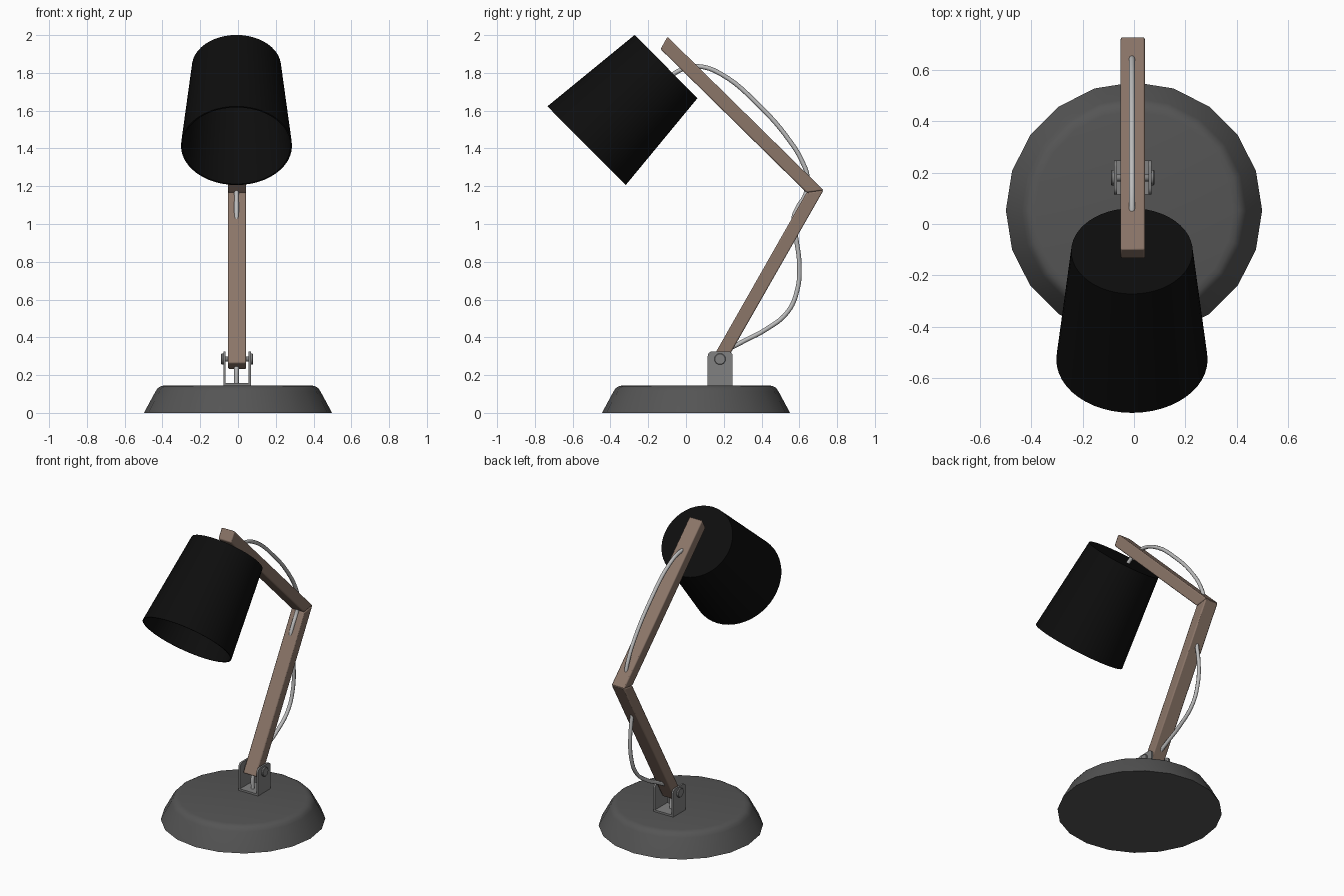
import bpy, bmesh, math
from mathutils import Vector

if "Cube" in bpy.data.objects:
    bpy.data.objects.remove(bpy.data.objects["Cube"])

CX = -0.005  # centre line of the arms


def material(name, rgb):
    m = bpy.data.materials.new(name)
    m.diffuse_color = (*rgb, 1)
    m.use_nodes = True
    m.node_tree.nodes["Principled BSDF"].inputs["Base Color"].default_value = m.diffuse_color
    return m


WOOD = material("wood", (0.26, 0.18, 0.14))
BLACK = material("black_fabric", (0.004, 0.004, 0.004))
DARK = material("dark_grey", (0.09, 0.09, 0.09))
STEEL = material("steel", (0.22, 0.22, 0.22))
CORD = material("cord_grey", (0.5, 0.5, 0.5))


def finish(bm, name, mat, angle=35):
    bmesh.ops.recalc_face_normals(bm, faces=bm.faces)
    me = bpy.data.meshes.new(name)
    bm.to_mesh(me)
    bm.free()
    for p in me.polygons:
        p.use_smooth = True
    me.set_sharp_from_angle(angle=math.radians(angle))
    me.materials.append(mat)
    ob = bpy.data.objects.new(name, me)
    bpy.context.collection.objects.link(ob)
    return ob


def lathe(name, profile, sides, mat, origin, axis=(0, 0, 1)):
    """Revolve (radius, height) points around an axis."""
    bm = bmesh.new()
    vs = [bm.verts.new((r, 0, h)) for r, h in profile]
    es = [bm.edges.new(pair) for pair in zip(vs, vs[1:])]
    bmesh.ops.spin(bm, geom=vs + es, cent=(0, 0, 0), axis=(0, 0, 1),
                   angle=math.tau, steps=sides)
    bmesh.ops.remove_doubles(bm, verts=bm.verts, dist=1e-5)
    ob = finish(bm, name, mat)
    ob.location = origin
    if axis != (0, 0, 1):
        ob.rotation_mode = 'QUATERNION'
        ob.rotation_quaternion = Vector(axis).to_track_quat('Z', 'Y')
    return ob


def prism(name, yz, x0, x1, mat, bevel=0.0):
    """Extrude a side-view outline across x."""
    bm = bmesh.new()
    face = bm.faces.new([bm.verts.new((x0, y, z)) for y, z in yz])
    ext = bmesh.ops.extrude_face_region(bm, geom=[face])["geom"]
    bmesh.ops.translate(bm, vec=(x1 - x0, 0, 0),
                        verts=[g for g in ext if isinstance(g, bmesh.types.BMVert)])
    ob = finish(bm, name, mat)
    if bevel:
        mod = ob.modifiers.new("bevel", 'BEVEL')
        mod.width = bevel
        mod.segments = 2
    return ob


# Weighted base, twenty sides with a rounded shoulder
lathe("base", [(0, 0), (0.498, 0), (0.436, 0.115), (0.424, 0.132),
               (0.407, 0.142), (0.385, 0.146), (0, 0.146)],
      20, DARK, (0, 0.053, 0))

# U-shaped bracket: floor, two cheeks with rounded tops, bolts
prism("bracket_floor", [(0.115, 0.144), (0.247, 0.144), (0.247, 0.158), (0.115, 0.158)],
      CX - 0.073, CX + 0.073, STEEL)
cheek = [(0.115, 0.146), (0.247, 0.146)]
for cy, start in ((0.222, 0), (0.140, 90)):
    for k in range(5):
        a = math.radians(start + k * 22.5)
        cheek.append((cy + 0.025 * math.cos(a), 0.301 + 0.025 * math.sin(a)))
for side, s in (("left", -1), ("right", 1)):
    prism(side + "_bracket_cheek", cheek, CX + s * 0.061, CX + s * 0.073, STEEL)
    lathe(side + "_bolt", [(0, 0), (0.03, 0), (0.03, 0.009), (0.027, 0.012), (0, 0.012)],
          24, STEEL, (CX + s * 0.072, 0.18, 0.285), (s, 0, 0))
lathe("pivot_pin", [(0, -0.072), (0.014, -0.072), (0.014, 0.072), (0, 0.072)],
      16, STEEL, (CX, 0.18, 0.285), (1, 0, 0))

# Wooden arms meeting in a mitre at the elbow
inner, outer = (0.638, 1.166), (0.728, 1.179)
prism("lower_arm", [(0.126, 0.265), (0.187, 0.23), outer, inner],
      CX - 0.048, CX + 0.048, WOOD, 0.007)
prism("upper_arm", [inner, outer, (-0.098, 1.991), (-0.135, 1.926)],
      CX - 0.048, CX + 0.048, WOOD, 0.007)

# Tapered lampshade, closed at the top and hollow below
lathe("lampshade", [(0, 0), (0.236, 0), (0.294, 0.594), (0.286, 0.594),
                    (0.228, 0.010), (0, 0.010)],
      48, BLACK, (CX - 0.003, -0.1055, 1.8335), (0, -0.421, -0.419))

# Cord threaded from the shade through both arms to the base
path = [(-0.085, 1.780), (-0.045, 1.807), (0.0, 1.826), (0.07, 1.834), (0.18, 1.797),
        (0.39, 1.624), (0.55, 1.439), (0.617, 1.327), (0.643, 1.248), (0.632, 1.155),
        (0.590, 1.085), (0.570, 1.030), (0.580, 0.945), (0.600, 0.787),
        (0.590, 0.655), (0.537, 0.533), (0.415, 0.437), (0.293, 0.373),
        (0.215, 0.325), (0.172, 0.255), (0.167, 0.150)]
curve = bpy.data.curves.new("cord", 'CURVE')
curve.dimensions = '3D'
curve.bevel_depth = 0.012
curve.bevel_resolution = 2
curve.resolution_u = 6
curve.use_fill_caps = True
spline = curve.splines.new('BEZIER')
spline.bezier_points.add(len(path) - 1)
for point, (y, z) in zip(spline.bezier_points, path):
    point.co = (CX - 0.003, y, z)
    point.handle_left_type = point.handle_right_type = 'AUTO'
curve.materials.append(CORD)
bpy.context.collection.objects.link(bpy.data.objects.new("cord", curve))
